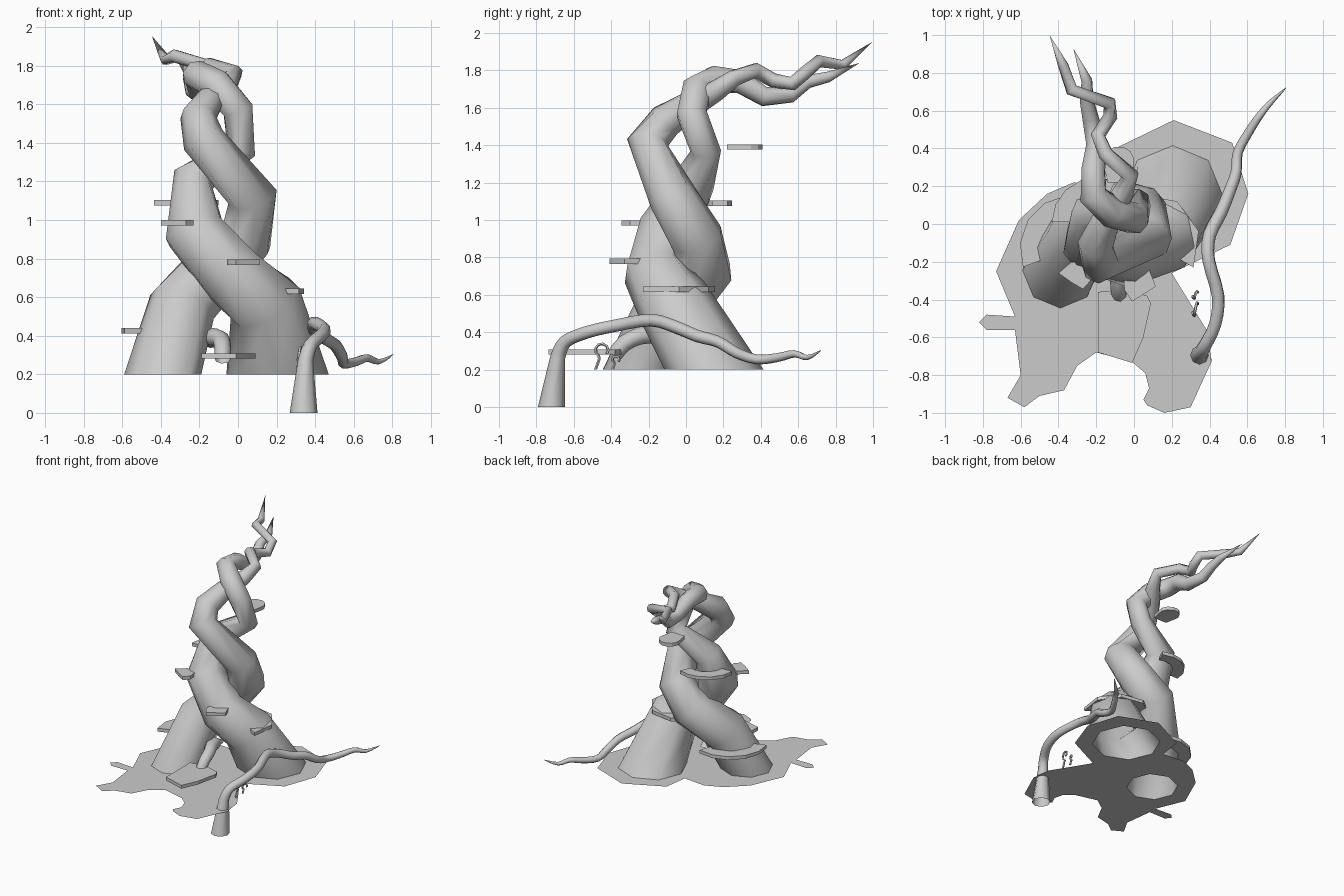
import bpy, bmesh, math
from mathutils import Vector

cube = bpy.data.objects.get("Cube")
if cube:
    bpy.data.objects.remove(cube, do_unlink=True)

GREY = (0.6, 0.6, 0.6, 1)
mat = bpy.data.materials.new("plain grey")
mat.use_nodes = True
mat.diffuse_color = GREY
mat.node_tree.nodes["Principled BSDF"].inputs["Base Color"].default_value = GREY


def finish(bm, name, smooth=None):
    mesh = bpy.data.meshes.new(name)
    bm.to_mesh(mesh)
    bm.free()
    mesh.materials.append(mat)
    obj = bpy.data.objects.new(name, mesh)
    bpy.context.collection.objects.link(obj)
    if smooth:
        bpy.ops.object.select_all(action='DESELECT')
        obj.select_set(True)
        bpy.context.view_layer.objects.active = obj
        bpy.ops.object.shade_smooth_by_angle(angle=math.radians(smooth))
    return obj


def soften(stations, cuts=3):
    """Round a path off by running a spline through its stations."""
    s = [Vector(p) for p in stations]
    s = [s[0]] + s + [s[-1]]
    out = []
    for a, b, c, d in zip(s, s[1:], s[2:], s[3:]):
        for i in range(cuts):
            t = i / cuts
            out.append(b + 0.5 * t * ((c - a) + t * (2 * a - 5 * b + 4 * c - d
                                                     + t * (3 * b - a - 3 * c + d))))
    return out + [s[-1]]


def tube(name, stations, sides=8, smooth=60):
    """Hollow tapering tube; each station is x, y, z, radius. The first ring lies flat."""
    pts = [Vector(s[:3]) for s in stations]
    bm = bmesh.new()
    rings, side = [], Vector((1, 0, 0))
    for i, (p, s) in enumerate(zip(pts, stations)):
        before = (p - pts[max(i - 1, 0)]).normalized()
        after = (pts[min(i + 1, len(pts) - 1)] - p).normalized()
        t = (before + after).normalized() if i else Vector((0, 0, 1))
        side = (side - t * side.dot(t)).normalized()
        other = t.cross(side)
        ring = []
        for k in range(sides):
            a = math.tau * k / sides
            ring.append(bm.verts.new(p + s[3] * (side * math.cos(a) + other * math.sin(a))))
        rings.append(ring)
    for lo, hi in zip(rings, rings[1:]):
        for k in range(sides):
            n = (k + 1) % sides
            bm.faces.new((lo[k], lo[n], hi[n], hi[k]))
    if stations[-1][3] < 0.005:
        bmesh.ops.remove_doubles(bm, verts=rings[-1], dist=0.02)
    return finish(bm, name, smooth)


def plate(name, outline, z, thick=0.028):
    """Flat slab from an outline, centred on height z."""
    bm = bmesh.new()
    face = bm.faces.new([bm.verts.new((x, y, z - thick / 2)) for x, y in outline])
    up = bmesh.ops.extrude_face_region(bm, geom=[face])["geom"]
    bmesh.ops.translate(bm, verts=[v for v in up if isinstance(v, bmesh.types.BMVert)],
                        vec=(0, 0, thick))
    bmesh.ops.recalc_face_normals(bm, faces=bm.faces)
    return finish(bm, name)


def arc(x, y, r, start, end, steps=5):
    angles = [math.radians(start + (end - start) * i / steps) for i in range(steps + 1)]
    return [(x + r * math.cos(a), y + r * math.sin(a)) for a in angles]


def collar(name, x, y, r, start, end, z):
    """Shelf wrapping part of the way round a trunk."""
    plate(name, arc(x, y, r, start, end) + arc(x, y, r * 0.6, end, start), z)


# Two trunks twisting round each other
LEG_A, LEG_B = (-0.39, -0.245, 0.2, 0.2), (0.205, 0.15, 0.2, 0.265)
tube("front_trunk", [
    LEG_A, (-0.29, -0.08, 0.55, 0.18), (-0.12, 0.09, 0.74, 0.165),
    (0.04, 0.06, 0.9, 0.145), (0.075, -0.07, 1.12, 0.13), (-0.18, -0.205, 1.415, 0.112),
    (-0.205, -0.11, 1.53, 0.095), (-0.14, 0.04, 1.625, 0.073), (-0.06, 0.16, 1.69, 0.057),
    (-0.02, 0.26, 1.76, 0.046), (-0.15, 0.37, 1.8, 0.042), (-0.19, 0.47, 1.745, 0.04),
    (-0.125, 0.57, 1.73, 0.038), (-0.13, 0.64, 1.79, 0.037), (-0.33, 0.71, 1.85, 0.035),
    (-0.375, 0.84, 1.83, 0.028), (-0.445, 1.0, 1.955, 0.002)])
tube("back_trunk", [
    LEG_B, (0.14, -0.075, 0.57, 0.2), (-0.03, -0.16, 0.71, 0.175),
    (-0.225, -0.1, 0.94, 0.163), (-0.23, 0.045, 1.21, 0.112), (0.015, 0.105, 1.37, 0.083),
    (0.0, 0.03, 1.57, 0.085), (-0.11, 0.06, 1.7, 0.085), (-0.215, 0.15, 1.75, 0.078),
    (-0.215, 0.29, 1.74, 0.065), (-0.2, 0.42, 1.66, 0.055), (-0.23, 0.56, 1.67, 0.045),
    (-0.25, 0.65, 1.74, 0.038), (-0.25, 0.76, 1.765, 0.03), (-0.32, 0.93, 1.84, 0.002)])

# Long winding root with a flared foot
tube("long_root", [(0.34, -0.72, 0, 0.072)] + soften([
    (0.35, -0.685, 0.27, 0.04), (0.375, -0.645, 0.35, 0.036), (0.43, -0.53, 0.4, 0.035),
    (0.445, -0.38, 0.435, 0.035), (0.395, -0.19, 0.465, 0.035),
    (0.4, -0.06, 0.43, 0.035), (0.46, 0.06, 0.38, 0.034), (0.505, 0.17, 0.35, 0.032),
    (0.54, 0.27, 0.29, 0.03), (0.55, 0.38, 0.255, 0.027), (0.61, 0.49, 0.265, 0.024),
    (0.67, 0.58, 0.285, 0.02), (0.73, 0.65, 0.265, 0.014), (0.81, 0.725, 0.305, 0.002)]))

# Bent stalk carrying the lowest step
tube("step_stalk", soften([
    (-0.15, -0.06, 0.38, 0.05), (-0.13, -0.16, 0.39, 0.05), (-0.09, -0.25, 0.38, 0.047),
    (-0.08, -0.33, 0.34, 0.045), (-0.08, -0.38, 0.28, 0.042)], 2))


# Thin curled sprouts
def sprout(name, y, height, r):
    path = [(0.32, y - r, 0.2, 0.009), (0.32, y - r * 0.4, height - r * 1.4, 0.008)]
    for i in range(8):
        a = math.radians(-120 - 40 * i)
        path.append((0.31 + 0.004 * i, y + r * math.cos(a), height + r * math.sin(a), 0.008))
    tube(name, path, 5)


sprout("large_sprout", -0.45, 0.305, 0.034)
sprout("small_sprout", -0.375, 0.255, 0.018)

# Steps climbing the trunks
plate("lowest_step", [(-0.19, -0.36), (-0.19, -0.68), (-0.01, -0.735), (0.05, -0.6),
                      (0.09, -0.42), (0.07, -0.38), (-0.05, -0.345)], 0.295)
plate("middle_step", [(-0.06, -0.24), (-0.05, -0.35), (-0.01, -0.41), (0.07, -0.36),
                      (0.115, -0.33), (0.08, -0.24)], 0.78)
plate("side_step", [(-0.4, -0.26), (-0.33, -0.2), (-0.24, -0.2), (-0.23, -0.3),
                    (-0.27, -0.345), (-0.33, -0.31)], 0.985)
plate("top_step", arc(-0.08, 0.33, 0.082, -20, 200, 7) + [(-0.14, 0.22), (-0.02, 0.22)], 1.39)
collar("front_leg_collar", -0.32, -0.13, 0.285, 70, 200, 0.425)
collar("back_leg_collar", 0.09, -0.1, 0.26, -30, 190, 0.63)
collar("upper_collar", -0.2, 0.01, 0.235, 65, 180, 1.09)

# Ragged ground sheet with a hole under each leg
SHORE = [(0.21, 0.55), (0.52, 0.43), (0.605, 0.16), (0.51, -0.11), (0.2, -0.26), (0.39, -0.57),
         (0.41, -0.73), (0.35, -0.86), (0.3, -0.97), (0.16, -1), (0.07, -0.96), (0.05, -0.93),
         (0.08, -0.87), (0.06, -0.79), (-0.01, -0.73), (-0.2, -0.68), (-0.3, -0.75),
         (-0.37, -0.88), (-0.5, -0.91), (-0.58, -0.97), (-0.67, -0.92), (-0.6, -0.8),
         (-0.63, -0.56), (-0.78, -0.56), (-0.82, -0.52), (-0.78, -0.48), (-0.63, -0.49),
         (-0.73, -0.25), (-0.61, 0.02), (-0.46, 0.16), (-0.32, 0.22), (-0.13, 0.2), (-0.1, 0.4)]
bm = bmesh.new()
holes = [arc(x, y, r, 0, 315, 7) for x, y, z, r in (LEG_A, LEG_B)]
for loop in [SHORE] + holes:
    verts = [bm.verts.new((x, y, 0.2)) for x, y in loop]
    for a, b in zip(verts, verts[1:] + verts[:1]):
        bm.edges.new((a, b))
bmesh.ops.triangle_fill(bm, edges=bm.edges, use_beauty=True, normal=(0, 0, 1))
for f in bm.faces:
    if f.normal.z < 0:
        f.normal_flip()
finish(bm, "ground_sheet")
